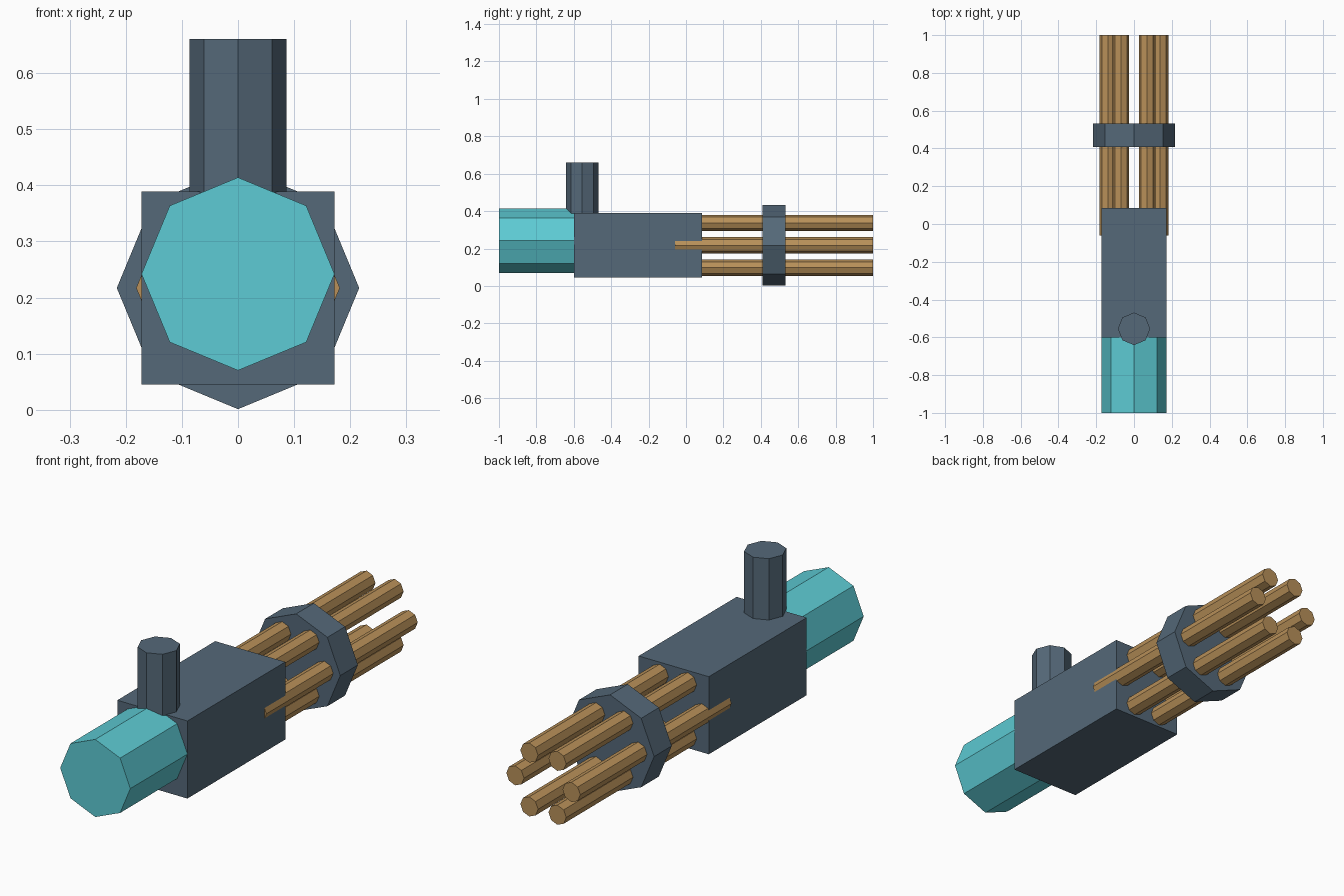
import bpy
import math

if "Cube" in bpy.data.objects:
    bpy.data.objects.remove(bpy.data.objects["Cube"])

AXIS_Z = 0.217   # height of the barrel axis


def material(name, color):
    mat = bpy.data.materials.new(name)
    mat.diffuse_color = (*color, 1)
    mat.use_nodes = True
    mat.node_tree.nodes["Principled BSDF"].inputs["Base Color"].default_value = mat.diffuse_color
    return mat


slate = material("slate", (0.09, 0.14, 0.19))
cyan = material("cyan", (0.11, 0.60, 0.66))
tan = material("tan", (0.48, 0.28, 0.10))


def finish(name, mat):
    obj = bpy.context.object
    obj.name = name
    obj.data.materials.append(mat)
    return obj


def rod_y(name, x, z, radius, y0, y1, mat):
    """Eight-sided rod along y, with corners pointing along x and z."""
    bpy.ops.mesh.primitive_cylinder_add(
        vertices=8, radius=radius, depth=y1 - y0,
        location=(x, (y0 + y1) / 2, z), rotation=(math.pi / 2, 0, 0))
    return finish(name, mat)


# Main body block
bpy.ops.mesh.primitive_cube_add(size=1, location=(0, -0.257, AXIS_Z))
body = finish("body", slate)
body.scale = (0.344, 0.686, 0.344)

# Rear canister
rod_y("canister", 0, 0.242, 0.172, -1.0, -0.6, cyan)

# Upright post sunk into the body
bpy.ops.mesh.primitive_cylinder_add(
    vertices=8, radius=0.086, depth=0.34, location=(0, -0.555, 0.491))
finish("post", slate)

# Six barrels in a circle
for i in range(6):
    a = math.radians(60 * i)
    rod_y(f"barrel_{i + 1}", 0.138 * math.cos(a), AXIS_Z + 0.138 * math.sin(a),
          0.0435, -0.06, 1.0, tan)

# Clamp plate holding the barrels together
rod_y("barrel_clamp", 0, AXIS_Z, 0.216, 0.408, 0.532, slate)
